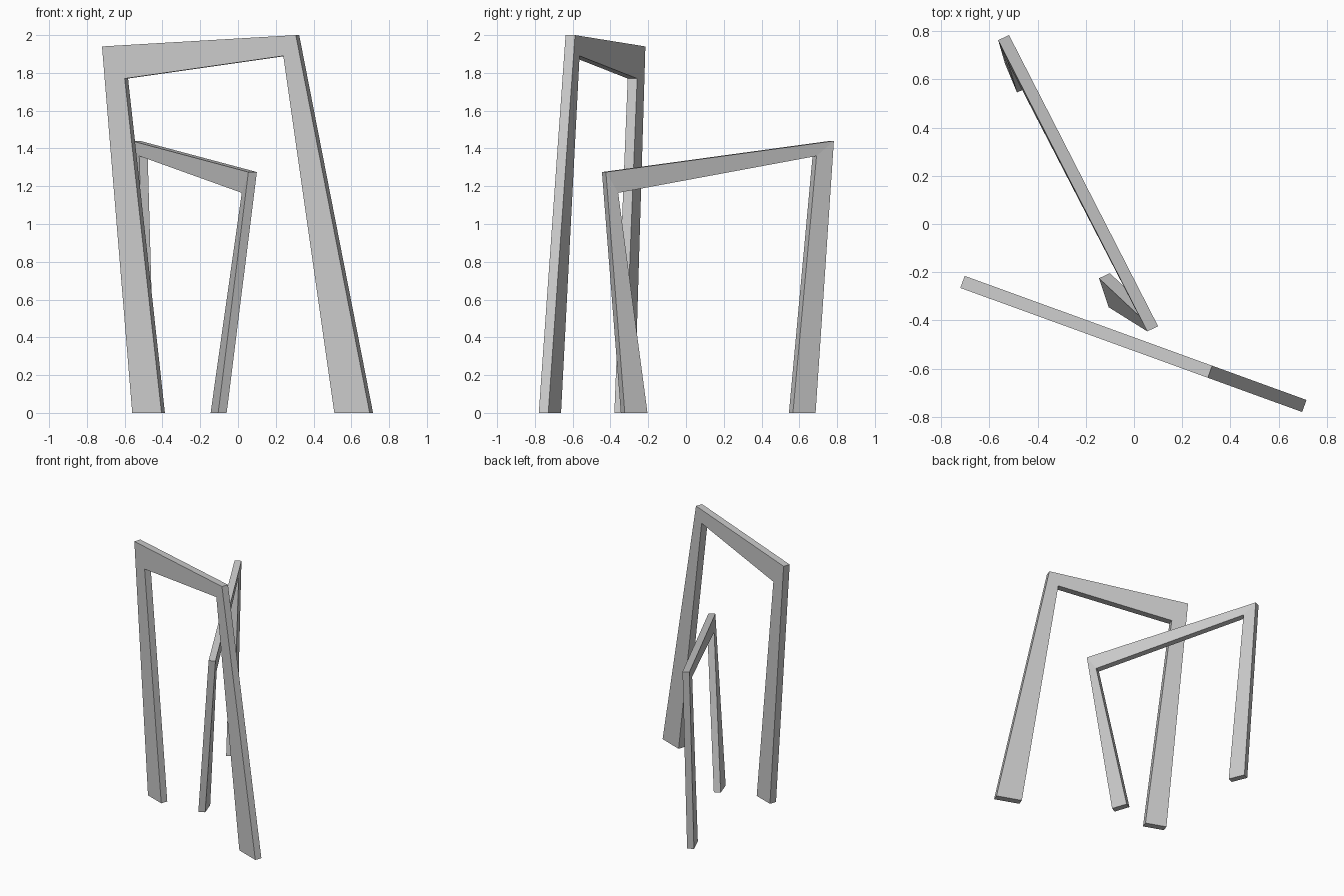
import bpy, bmesh
from mathutils import Vector

cube = bpy.data.objects.get("Cube")
if cube:
    bpy.data.objects.remove(cube, do_unlink=True)

grey = bpy.data.materials.new("plain grey")
grey.use_nodes = True
colour = (0.6, 0.6, 0.6, 1)
grey.diffuse_color = colour
grey.node_tree.nodes["Principled BSDF"].inputs["Base Color"].default_value = colour


def make_frame(name, outer, inner, depth):
    """Two legs and a mitred beam: outer and inner paths, thickened along depth."""
    bm = bmesh.new()
    rims = [[bm.verts.new(Vector(p)) for p in path] for path in (outer, inner)]
    # one quad for each leg and the beam
    faces = [bm.faces.new((rims[0][i], rims[0][i + 1], rims[1][i + 1], rims[1][i]))
             for i in range(len(outer) - 1)]
    result = bmesh.ops.extrude_face_region(bm, geom=faces, use_keep_orig=True)
    moved = [g for g in result["geom"] if isinstance(g, bmesh.types.BMVert)]
    bmesh.ops.translate(bm, verts=moved, vec=Vector(depth))
    bmesh.ops.recalc_face_normals(bm, faces=bm.faces)
    mesh = bpy.data.meshes.new(name)
    bm.to_mesh(mesh)
    bm.free()
    mesh.materials.append(grey)
    obj = bpy.data.objects.new(name, mesh)
    bpy.context.collection.objects.link(obj)
    return obj


def on_front(x, z):
    """Point on the upright front plane of the tall frame."""
    return (x, -0.265 - 0.363 * (x + 0.72), z)


# tall frame, front
make_frame(
    "tall_frame",
    [on_front(*p) for p in ((-0.56, 0), (-0.72, 1.94), (0.306, 2.0), (0.697, 0))],
    [on_front(*p) for p in ((-0.405, 0), (-0.6, 1.77), (0.24, 1.89), (0.51, 0))],
    (0.018, 0.05, 0))

# short frame, behind, with twisted legs
make_frame(
    "short_frame",
    [(-0.105, -0.345, 0), (0.055, -0.445, 1.275), (-0.563, 0.762, 1.44), (-0.535, 0.665, 0)],
    [(-0.145, -0.225, 0), (0.02, -0.38, 1.165), (-0.523, 0.67, 1.36), (-0.485, 0.545, 0)],
    (0.045, 0.021, 0))
